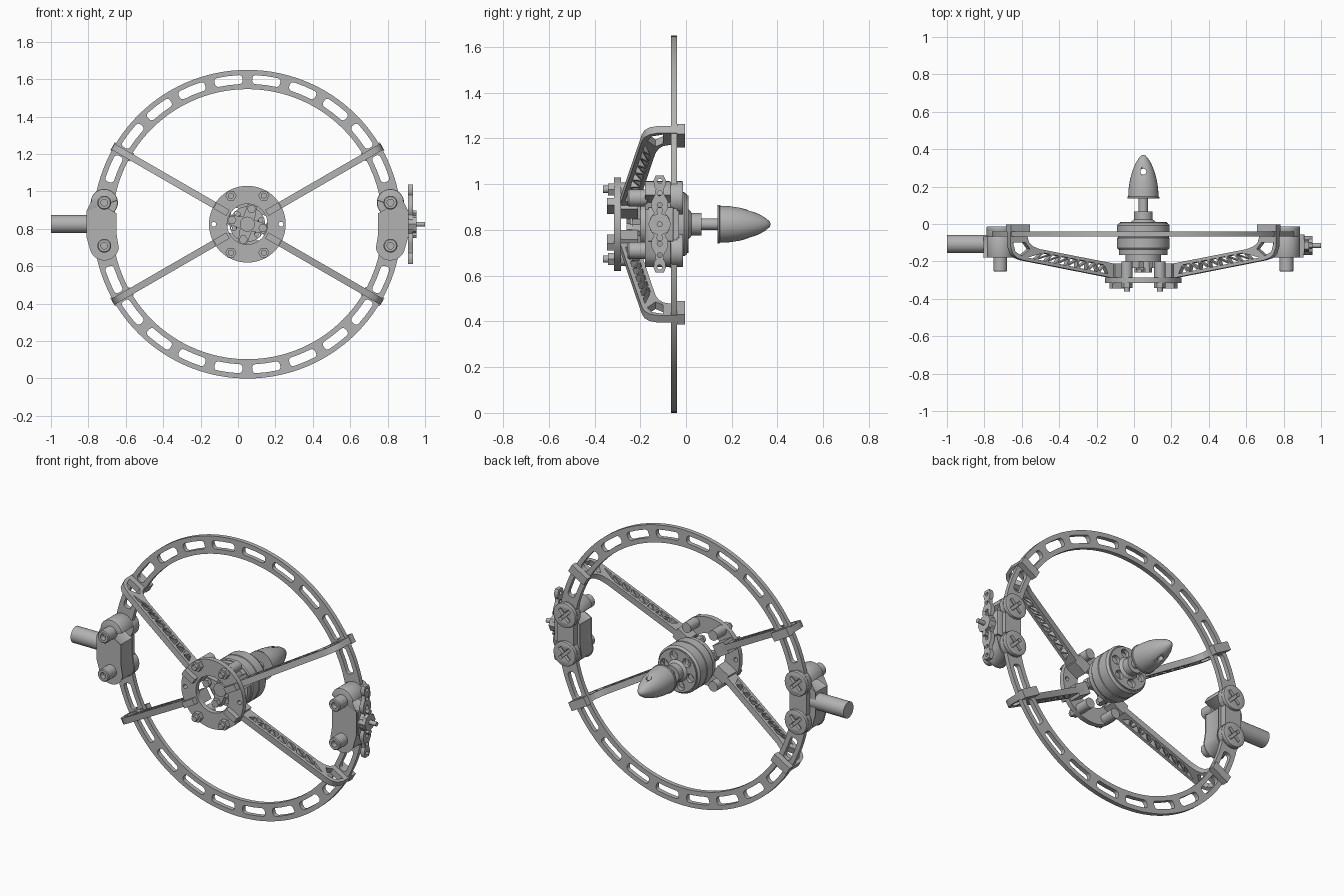
import bpy, bmesh
from math import sin, cos, pi, radians
from mathutils import Matrix, Vector

if "Cube" in bpy.data.objects:
    bpy.data.objects.remove(bpy.data.objects["Cube"], do_unlink=True)

CX, CZ = 0.05, 0.825          # axis of the ring
RAD = 0.825                   # ring radius
gray = bpy.data.materials.new("plain gray")
gray.use_nodes = True
COLOR = (0.45, 0.45, 0.45, 1)
gray.diffuse_color = COLOR
gray.node_tree.nodes["Principled BSDF"].inputs["Base Color"].default_value = COLOR


def frame(u, v, w, origin=(CX, 0, CZ)):
    """Matrix that sends local axes to u, v, w at an origin."""
    m = Matrix((u, v, w)).transposed().to_4x4()
    m.translation = Vector(origin)
    return m


X, Y, Z = (1, 0, 0), (0, 1, 0), (0, 0, 1)


def facing(x=CX, z=CZ):
    return frame(X, Z, Y, (x, 0, z))


def finish(name, bm, matrix):
    bmesh.ops.remove_doubles(bm, verts=bm.verts, dist=0.0002)
    bm.transform(matrix)
    bmesh.ops.recalc_face_normals(bm, faces=bm.faces)
    me = bpy.data.meshes.new(name)
    bm.to_mesh(me)
    bm.free()
    me.polygons.foreach_set("use_smooth", [True] * len(me.polygons))
    me.set_sharp_from_angle(angle=radians(32))
    me.materials.append(gray)
    ob = bpy.data.objects.new(name, me)
    bpy.context.collection.objects.link(ob)
    return ob


def plate(name, loops, a, b, matrix, bevel=0.0):
    """Flat part: first loop is the outline, the others are holes."""
    cu = bpy.data.curves.new(name, "CURVE")
    cu.dimensions, cu.fill_mode = "2D", "BOTH"
    cu.extrude = (b - a) / 2 - bevel
    cu.bevel_depth, cu.offset, cu.bevel_resolution = bevel, -bevel, 1
    for loop in loops:
        sp = cu.splines.new("POLY")
        sp.points.add(len(loop) - 1)
        for p, (u, v) in zip(sp.points, loop):
            p.co = (u, v, 0, 1)
        sp.use_cyclic_u = True
    tmp = bpy.data.objects.new(name, cu)
    bpy.context.collection.objects.link(tmp)
    dg = bpy.context.evaluated_depsgraph_get()
    me = bpy.data.meshes.new_from_object(tmp.evaluated_get(dg))
    bm = bmesh.new()
    bm.from_mesh(me)
    bpy.data.objects.remove(tmp)
    bpy.data.curves.remove(cu)
    bpy.data.meshes.remove(me)
    return finish(name, bm, matrix @ Matrix.Translation((0, 0, (a + b) / 2)))


def lathe(name, profile, matrix, steps=32, closed=False):
    """Turned part: profile of (radius, height) about the local w axis."""
    bm = bmesh.new()
    vs = [bm.verts.new((r, 0, h)) for r, h in profile]
    es = [bm.edges.new(p) for p in zip(vs, vs[1:])]
    if closed:
        es.append(bm.edges.new((vs[-1], vs[0])))
    bmesh.ops.spin(bm, geom=vs + es, cent=(0, 0, 0), axis=(0, 0, 1),
                   angle=2 * pi, steps=steps, use_merge=True)
    return finish(name, bm, matrix)


def rod(name, r, a, b, matrix, steps=24):
    return lathe(name, [(0, a), (r, a), (r, b), (0, b)], matrix, steps)


def arc(r, a, b, n, cx=0, cy=0):
    return [(cx + r * cos(radians(a + (b - a) * i / n)),
             cy + r * sin(radians(a + (b - a) * i / n))) for i in range(n + 1)]


def circle(r, cx=0, cy=0, n=24):
    return arc(r, 0, 360, n, cx, cy)[:-1]


def polar(r, deg):
    return r * cos(radians(deg)), r * sin(radians(deg))


def rect(u0, u1, v0, v1):
    return [(u0, v0), (u1, v0), (u1, v1), (u0, v1)]


# Slotted ring
def slot(deg, mid=0.774, hu=0.075, hv=0.024, c=0.018):
    pts = [(0, -hv)]
    for su, sv, a in ((1, -1, -90), (1, 1, 0), (-1, 1, 90), (-1, -1, 180)):
        pts += arc(c, a, a + 90, 4, su * (hu - c), sv * (hv - c))
        if a == 0:
            pts.append((0, hv))
    return [polar(mid + v, deg + u / mid * 180 / pi) for u, v in pts]


plate("slotted_ring", [circle(RAD, n=120), circle(0.722, n=120)] +
      [slot(7.5 + 15 * i) for i in range(24)], -0.066, -0.04, facing())


# Truss arms with triangular cutouts
def lerp(p, q, t):
    return tuple(a + (b - a) * t for a, b in zip(p, q))


arm_outline = [(0.725, -0.005), (0.83, -0.005), (0.83, -0.12), (0.815, -0.16), (0.79, -0.182),
               (0.75, -0.194), (0.2, -0.288), (0.2, -0.345), (0.12, -0.345), (0.12, -0.21),
               (0.2, -0.21), (0.65, -0.134), (0.69, -0.12), (0.715, -0.1), (0.725, -0.07)]
low, high = ((0.22, -0.271), (0.74, -0.181)), ((0.22, -0.22), (0.65, -0.147))
truss = []
N = 16
for i in range(1, N):
    near, far = (low, high) if i % 2 else (high, low)
    tri = [lerp(*near, (i - 1) / N), lerp(*far, i / N), lerp(*near, (i + 1) / N)]
    mid = tuple(sum(c) / 3 for c in zip(*tri))
    truss.append([lerp(mid, p, 0.76) for p in tri])
truss.append([(0.71, -0.133), (0.738, -0.1), (0.815, -0.1), (0.8, -0.148), (0.76, -0.17)])

for deg in (30, 150, 210, 330):
    c, s = polar(1, deg)
    m = frame((c, 0, s), Y, (-s, 0, c))
    plate("truss_arm", [arm_outline] + truss, -0.018, 0.018, m)
    plate("arm_base", [rect(0.11, 0.195, -0.285, -0.21)], -0.035, 0.035, m)
    plate("ring_clip", [rect(0.715, 0.832, -0.04, -0.004)], -0.025, 0.025, m)

# Hub plate with bolts
bolt_spots = [polar(0.176, a) for a in (60, 120, 240, 300)]
plate("hub_plate", [circle(0.205, n=64), circle(0.108, n=40)] +
      [circle(0.013, x, 0, 12) for x in (-0.18, 0.18)], -0.315, -0.285, facing())
for x, z in bolt_spots:
    m = facing(CX + x, CZ + z)
    rod("hub_nut", 0.03, -0.342, -0.315, m, 6)
    rod("hub_bolt", 0.016, -0.362, -0.28, m, 16)
    rod("hub_standoff", 0.03, -0.285, -0.2, m)

# Motor mount
cross = []
for k in range(4):
    a = 75 + 90 * k
    cross += [polar(0.045, a - 45), polar(0.105, a - 14), polar(0.112, a), polar(0.105, a + 14)]
plate("motor_mount", [cross, circle(0.03)], -0.235, -0.2, facing())
for k in range(4):
    x, z = polar(0.085, 75 + 90 * k)
    rod("mount_screw", 0.024, -0.26, -0.235, facing(CX + x, CZ + z), 6)

# Motor
vents = [circle(0.026, *polar(0.088, 60 * i + 15), 16) for i in range(6)]
lathe("motor_can", [(0.125, -0.135), (0.135, -0.135), (0.14, -0.128), (0.14, -0.075),
                    (0.136, -0.073), (0.136, -0.068), (0.14, -0.066), (0.14, -0.008),
                    (0.13, 0.005), (0.122, 0.005)], facing(), 48, True)
plate("motor_cap", [circle(0.126, n=48), circle(0.03)] + vents, -0.012, 0.012, facing())
plate("motor_stator", [circle(0.12, n=48)] + vents, -0.12, -0.04, facing())
plate("motor_back", [circle(0.13, n=48)] + vents, -0.165, -0.125, facing())
plate("motor_foot", [circle(0.095, n=40)] +
      [circle(0.015, *polar(0.075, 60 * i + 15), 12) for i in range(6)], -0.2, -0.165, facing())
lathe("motor_shaft", [(0, -0.245), (0.04, -0.245), (0.04, -0.14), (0.055, -0.14), (0.055, 0.01),
                      (0.065, 0.012), (0.05, 0.025), (0.05, 0.067), (0.025, 0.067),
                      (0.025, 0.15), (0, 0.15)], facing())

# Spinner with a cross hole
spinner = lathe("spinner", [(0, 0.137), (0.085, 0.137), (0.085, 0.145), (0.081, 0.148),
                            (0.079, 0.19), (0.072, 0.235), (0.06, 0.28), (0.043, 0.322),
                            (0.026, 0.35), (0.012, 0.366), (0, 0.37)], facing(), 48)
cutter = rod("spinner_hole_cutter", 0.016, -0.2, 0.2, frame(X, Y, Z, (CX, 0.28, CZ)), 16)
cutter.hide_render = True
cutter.hide_viewport = True
cut = spinner.modifiers.new("cross_hole", "BOOLEAN")
cut.object, cut.operation, cut.solver = cutter, "DIFFERENCE", "EXACT"


# Side clamps: waisted body, front bolts and cross-slotted rear knobs
def plus(w, l, turn):
    pts = []
    for k in range(4):
        for u, v in ((l, -w), (l, w), (w, w)):
            a = radians(90 * k + turn)
            pts.append((u * cos(a) - v * sin(a), u * sin(a) + v * cos(a)))
    return pts


for side, s in (("right", -1), ("left", 1)):
    bx = CX + s * 0.765
    m = frame((s, 0, 0), Z, Y, (bx, 0, CZ))
    body = (arc(0.073, 10, 170, 14, 0, 0.115)[::-1] + [(-0.06, 0.055), (-0.06, -0.055)] +
            arc(0.073, 190, 350, 14, 0, -0.115) + [(0.09, -0.065), (0.09, 0.065)])
    plate(side + "_clamp_body", [body], -0.18, -0.066, m, 0.006)
    plate(side + "_clamp_tongue", [rect(-0.05, 0.06, -0.06, 0.06)], -0.07, -0.03, m)
    for dz in (-0.115, 0.115):
        k = facing(bx, CZ + dz)
        lathe(side + "_clamp_bolt", [(0, -0.225), (0.018, -0.225), (0.018, -0.255), (0.032, -0.255),
                                     (0.037, -0.25), (0.037, -0.17), (0, -0.17)], k)
        lathe(side + "_clamp_knob", [(0, -0.068), (0.07, -0.068), (0.073, -0.06),
                                     (0.073, -0.035), (0, -0.035)], k)
        plate(side + "_knob_face", [circle(0.073, n=32), plus(0.009, 0.045, 45)],
              -0.036, -0.013, k, 0.004)

# Mounting rod on the right
rod("mounting_rod", 0.048, -1.0, -0.76, frame(Y, Z, X, (0, -0.107, CZ)), 32)

# Pierced lever with hub and pin on the left
lever = frame(Y, Z, X, (0, -0.115, CZ))
edge = [(0.018, 0.212), (0.027, 0.19), (0.024, 0.165), (0.017, 0.155), (0.02, 0.13), (0.036, 0.1),
        (0.036, 0.07), (0.024, 0.05), (0.042, 0.025)]
half = edge + [(u, -v) for u, v in edge[::-1]]
outline = half + [(-u, v) for u, v in half[::-1]]
plate("lever", [outline] + [circle(0.011, 0, s * z, 12) for s in (-1, 1)
                            for z in (0.188, 0.135, 0.085)], 0.91, 0.935, lever)
plate("lever_bracket", [rect(-0.05, 0.06, -0.075, 0.075)], 0.86, 0.912, lever, 0.006)
rod("lever_hub", 0.05, 0.9, 0.955, lever, 8)
rod("lever_pin", 0.013, 0.94, 1.0, lever, 16)
for dz in (-0.06, 0.06):
    rod("lever_stud", 0.016, 0.93, 0.955, frame(Y, Z, X, (0, -0.115, CZ + dz)), 6)
